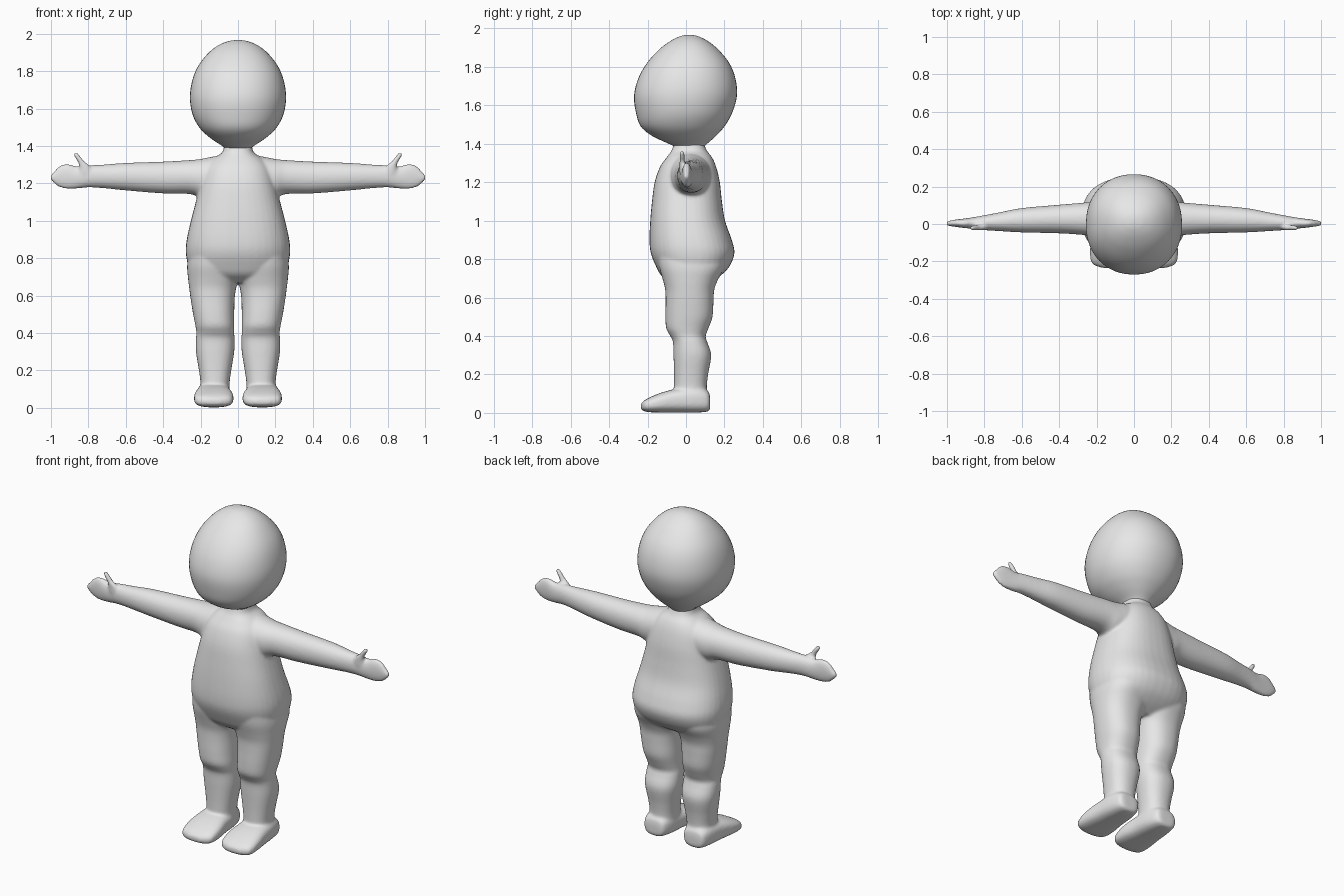
import bpy, bmesh, math

skin = bpy.data.materials.new("plain grey")
skin.diffuse_color = (0.8, 0.8, 0.8, 1)


def smooth_rings(rings, sub=5):
    """Catmull-Rom interpolation between the given cross-sections."""
    out = []
    for i in range(len(rings) - 1):
        p0, p1 = rings[max(i - 1, 0)], rings[i]
        p2, p3 = rings[i + 1], rings[min(i + 2, len(rings) - 1)]
        for k in range(sub):
            t = k / sub
            out.append([0.5 * (2 * b + (c - a) * t + (2 * a - 5 * b + 4 * c - d) * t * t
                               + (3 * b - a - 3 * c + d) * t ** 3)
                        for a, b, c, d in zip(p0, p1, p2, p3)])
    return out + [list(rings[-1])]


def loft(bm, axis, rings, power=2.3, sides=40, sign=1):
    """Closed tube; ring = (position on axis, u min, u max, v min, v max)."""
    loops = []
    for t, u0, u1, v0, v1 in smooth_rings(rings):
        loop = []
        for k in range(sides):
            a = 2 * math.pi * k / sides
            c, s = math.cos(a), math.sin(a)
            u = (u0 + u1) / 2 + (u1 - u0) / 2 * math.copysign(abs(c) ** (2 / power), c)
            v = (v0 + v1) / 2 + (v1 - v0) / 2 * math.copysign(abs(s) ** (2 / power), s)
            x, y, z = {"x": (t, u, v), "y": (u, t, v), "z": (u, v, t)}[axis]
            loop.append(bm.verts.new((x * sign, y, z)))
        loops.append(loop)
    faces = [bm.faces.new(loops[0]), bm.faces.new(loops[-1])]
    for a, b in zip(loops, loops[1:]):
        for k in range(sides):
            n = (k + 1) % sides
            faces.append(bm.faces.new((a[k], a[n], b[n], b[k])))
    bmesh.ops.recalc_face_normals(bm, faces=faces)


def finish(bm, name):
    mesh = bpy.data.meshes.new(name)
    bm.to_mesh(mesh)
    bm.free()
    mesh.materials.append(skin)
    for p in mesh.polygons:
        p.use_smooth = True
    ob = bpy.data.objects.new(name, mesh)
    bpy.context.collection.objects.link(ob)
    return ob


def sym(z, w, front, back):
    """Cross-section symmetric in x."""
    return (z, -w, w, front, back)


# Head: big rounded egg with a fuller lower face
bm = bmesh.new()
loft(bm, "z", [
    sym(1.385, 0.07, -0.06, 0.095), sym(1.40, 0.085, -0.09, 0.11),
    sym(1.44, 0.145, -0.175, 0.155), sym(1.49, 0.20, -0.235, 0.20),
    sym(1.56, 0.24, -0.26, 0.24), sym(1.65, 0.257, -0.27, 0.265),
    sym(1.74, 0.247, -0.248, 0.257), sym(1.82, 0.217, -0.203, 0.225),
    sym(1.89, 0.165, -0.14, 0.168), sym(1.935, 0.11, -0.08, 0.112),
    sym(1.959, 0.055, -0.03, 0.063), sym(1.966, 0.012, 0.005, 0.03),
], power=2.15, sides=48)
finish(bm, "head")

# Torso with neck, belly and bottom
bm = bmesh.new()
loft(bm, "z", [
    sym(0.67, 0.17, -0.07, 0.11), sym(0.71, 0.23, -0.125, 0.175),
    sym(0.76, 0.265, -0.155, 0.225), sym(0.83, 0.279, -0.183, 0.252),
    sym(0.90, 0.274, -0.19, 0.238), sym(1.0, 0.252, -0.186, 0.203),
    sym(1.1, 0.226, -0.177, 0.187), sym(1.2, 0.20, -0.163, 0.176),
    sym(1.28, 0.175, -0.135, 0.157), sym(1.33, 0.135, -0.10, 0.135),
    sym(1.365, 0.085, -0.075, 0.108), sym(1.41, 0.073, -0.06, 0.09),
], power=2.4)

for s in (1, -1):
    # Legs with a crease at the knee
    loft(bm, "z", [
        (0.84, 0.0, 0.26, -0.15, 0.20), (0.76, -0.01, 0.272, -0.14, 0.20),
        (0.69, -0.004, 0.267, -0.12, 0.165), (0.64, 0.010, 0.261, -0.108, 0.147),
        (0.58, 0.018, 0.253, -0.106, 0.143), (0.50, 0.02, 0.240, -0.107, 0.138),
        (0.44, 0.02, 0.228, -0.103, 0.117), (0.40, 0.02, 0.222, -0.082, 0.102),
        (0.37, 0.019, 0.225, -0.068, 0.110), (0.30, 0.02, 0.225, -0.065, 0.131),
        (0.20, 0.036, 0.209, -0.062, 0.115), (0.13, 0.045, 0.201, -0.062, 0.108),
        (0.05, 0.045, 0.205, -0.06, 0.11)], power=2.3, sign=s)
    # Feet
    loft(bm, "y", [
        (0.126, 0.09, 0.17, 0.025, 0.075), (0.113, 0.065, 0.198, 0.007, 0.115),
        (0.05, 0.045, 0.215, 0.002, 0.135), (-0.05, 0.035, 0.226, 0.002, 0.125),
        (-0.12, 0.025, 0.234, 0.002, 0.108), (-0.18, 0.026, 0.234, 0.003, 0.085),
        (-0.215, 0.042, 0.22, 0.008, 0.066), (-0.235, 0.09, 0.17, 0.02, 0.048),
    ], power=2.8, sign=s)
    # Arms running out into mitten hands
    loft(bm, "x", [
        (0.0, -0.08, 0.13, 1.15, 1.355), (0.12, -0.085, 0.13, 1.13, 1.345),
        (0.20, -0.075, 0.122, 1.125, 1.33), (0.26, -0.06, 0.115, 1.143, 1.324),
        (0.40, -0.05, 0.103, 1.146, 1.316), (0.60, -0.045, 0.085, 1.162, 1.309),
        (0.72, -0.038, 0.062, 1.174, 1.300), (0.80, -0.033, 0.047, 1.178, 1.296),
        (0.86, -0.026, 0.036, 1.172, 1.290), (0.91, -0.021, 0.029, 1.170, 1.304),
        (0.95, -0.016, 0.024, 1.178, 1.296), (0.98, -0.012, 0.019, 1.196, 1.268),
        (1.003, -0.008, 0.013, 1.220, 1.242)], power=2.1, sign=s)
    # Thumbs
    loft(bm, "z", [
        (1.25, 0.775, 0.85, -0.034, 0.0), (1.29, 0.79, 0.85, -0.034, -0.004),
        (1.32, 0.823, 0.861, -0.034, -0.006), (1.35, 0.846, 0.880, -0.034, -0.008),
        (1.363, 0.858, 0.878, -0.03, -0.012)], power=2, sides=16, sign=s)

# Fuse the lofts into one soft continuous skin
body = finish(bm, "body")
rm = body.modifiers.new("fuse", "REMESH")
rm.mode = "VOXEL"
rm.voxel_size = 0.008
rm.use_smooth_shade = True
sm = body.modifiers.new("soften", "SMOOTH")
sm.factor = 0.5
sm.iterations = 8
